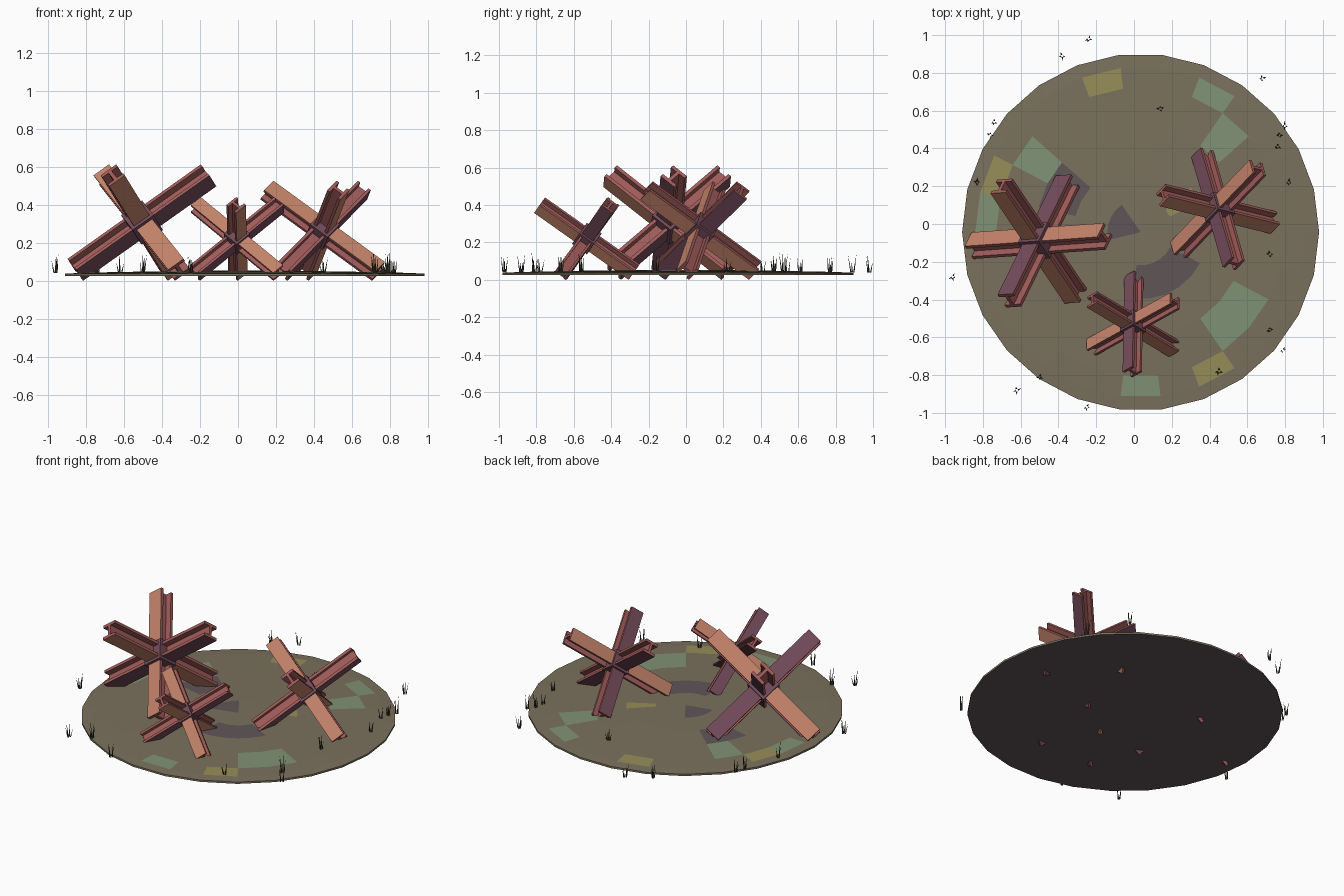
import bpy, bmesh, math, random
from mathutils import Vector, Matrix

random.seed(4)
if "Cube" in bpy.data.objects:
    bpy.data.objects.remove(bpy.data.objects["Cube"])


def material(name, r, g, b):
    """Flat material from an 8-bit display colour."""
    lin = [((c / 255 + 0.055) / 1.055) ** 2.4 for c in (r, g, b)] + [1]
    m = bpy.data.materials.new(name)
    m.use_nodes = True
    m.diffuse_color = lin
    node = next(n for n in m.node_tree.nodes if n.type == "BSDF_PRINCIPLED")
    node.inputs["Base Color"].default_value = lin
    node.inputs["Roughness"].default_value = 0.9
    return m


EARTH = material("olive earth", 122, 113, 93)
MOSS = material("pale moss", 128, 146, 117)
STRAW = material("dry straw", 150, 141, 89)
MUD = material("dark mud", 96, 85, 88)
ORANGE = material("orange rust", 196, 131, 106)
RED = material("red rust", 160, 92, 90)
PURPLE = material("purple rust", 116, 75, 90)
GRASS = material("dark grass", 66, 68, 48)


def finish(bm, name, mats):
    bmesh.ops.recalc_face_normals(bm, faces=bm.faces)
    mesh = bpy.data.meshes.new(name)
    bm.to_mesh(mesh)
    bm.free()
    for m in mats:
        mesh.materials.append(m)
    obj = bpy.data.objects.new(name, mesh)
    bpy.context.scene.collection.objects.link(obj)
    return obj


# Ground disc: shallow dome of concentric rings, with coloured cells
SIDES = 26
CENTRE = Vector((0.035, -0.043, 0))
RINGS = [(0.176, 0.053), (0.355, 0.051), (0.556, 0.048), (0.765, 0.044),
         (0.875, 0.041), (0.945, 0.037), (0.945, 0.025)]
# (ring, first sector, last sector, material slot)
PATCHES = [(0, 9, 13, 3), (1, 19, 23, 3), (1, 2, 2, 2), (2, 10, 11, 3),
           (3, 22, 23, 1), (3, 3, 3, 1), (3, 10, 10, 1), (4, 4, 4, 1),
           (4, 12, 12, 1), (4, 19, 19, 1), (4, 7, 7, 2), (4, 11, 11, 2),
           (4, 21, 21, 2)]


def ground():
    bm = bmesh.new()
    loops = []
    for r, z in RINGS:
        loops.append([bm.verts.new(CENTRE + Vector((
            r * math.cos(math.tau * i / SIDES),
            r * math.sin(math.tau * i / SIDES), z))) for i in range(SIDES)])
    hub = bm.verts.new(CENTRE + Vector((0, 0, 0.054)))
    for k, loop in enumerate(loops):
        for i in range(SIDES):
            j = (i + 1) % SIDES
            if k == 0:
                f = bm.faces.new((hub, loop[i], loop[j]))
            else:
                inner = loops[k - 1]
                f = bm.faces.new((inner[i], loop[i], loop[j], inner[j]))
            for ring, first, last, slot in PATCHES:
                if ring == k and first <= i <= last:
                    f.material_index = slot
    underside = bm.faces.new(loops[-1][::-1])
    underside.material_index = 3
    finish(bm, "ground_disc", [EARTH, MOSS, STRAW, MUD])


# I-beam: flanges face along w, the grooves open along n
def beam(name, centre, axis, n, w, size):
    half, depth, web, inner = 0.05 * size, 0.05 * size, 0.01 * size, 0.031 * size
    quarter = [(half, depth), (half, inner), (web, inner)]
    outline = (quarter + [(a, -b) for a, b in quarter[::-1]]
               + [(-a, -b) for a, b in quarter]
               + [(-a, b) for a, b in quarter[::-1]])
    bm = bmesh.new()
    reach = axis * 0.43 * size
    base = [bm.verts.new(centre + n * a + w * b - reach) for a, b in outline]
    cap = bm.faces.new(base)
    top = bmesh.ops.extrude_face_region(bm, geom=[cap], use_keep_orig=True)
    bmesh.ops.translate(bm, vec=reach * 2, verts=[
        v for v in top["geom"] if isinstance(v, bmesh.types.BMVert)])
    bmesh.ops.recalc_face_normals(bm, faces=bm.faces)
    for f in bm.faces:
        side = (f.calc_center_median() - centre).dot(w)
        if abs(side) > depth * 0.99:
            f.material_index = 1 if side > 0 else 2
    finish(bm, name, [RED, ORANGE, PURPLE])


# Obstacle: three beams at right angles, tipped onto three feet
def obstacle(name, x, y, yaw, size):
    centre = Vector((x, y, 0.306 * size))
    flat, rise = math.sqrt(2 / 3), math.sqrt(1 / 3)
    d = []
    for k in range(3):
        a = math.radians(yaw + 120 * k)
        d.append(Vector((flat * math.cos(a), flat * math.sin(a), rise)))
    beam(name + "_beam_a", centre, d[0], d[2], d[1], size)
    beam(name + "_beam_b", centre, d[1], d[0], d[2], size)
    beam(name + "_beam_c", centre, d[2], d[0], -d[1], size)
    # Joint block at the crossing
    bm = bmesh.new()
    frame = Matrix(d).transposed().to_4x4()
    bmesh.ops.create_cube(bm, size=0.135 * size,
                          matrix=Matrix.Translation(centre) @ frame)
    finish(bm, name + "_joint", [PURPLE])


# Grass tuft: a few thin leaning blades
def tuft(bm, x, y):
    for k in range(4):
        a = math.tau * k / 4 + random.uniform(-0.5, 0.5)
        out = Vector((math.cos(a), math.sin(a), 0))
        side = Vector((-out.y, out.x, 0)) * 0.005
        root = Vector((x, y, 0.04)) + out * 0.006
        height = random.uniform(0.05, 0.11)
        tip = root + out * random.uniform(0.008, 0.02) + Vector((0, 0, height))
        feet = [bm.verts.new(p) for p in (root - side, root + side, root + out * 0.006)]
        end = bm.verts.new(tip)
        bm.faces.new(feet)
        for i in range(3):
            bm.faces.new((feet[i], feet[(i + 1) % 3], end))


ground()
obstacle("large_obstacle", -0.505, -0.09, 4, 1.0)
obstacle("medium_obstacle", 0.445, 0.08, 46, 0.86)
obstacle("small_obstacle", -0.005, -0.53, 29, 0.72)

grass = bmesh.new()
for spot in [(-0.24, 0.98), (-0.38, 0.89), (0.14, 0.61), (0.68, 0.77), (-0.74, 0.54),
             (-0.76, 0.47), (0.80, 0.52), (0.77, 0.47), (0.76, 0.41), (-0.83, 0.22),
             (0.82, 0.22), (-0.96, -0.28), (0.72, -0.16), (0.72, -0.56), (0.79, -0.67),
             (-0.62, -0.88), (-0.25, -0.97), (-0.5, -0.81), (0.45, -0.78)]:
    tuft(grass, *spot)
finish(grass, "grass_tufts", [GRASS])
